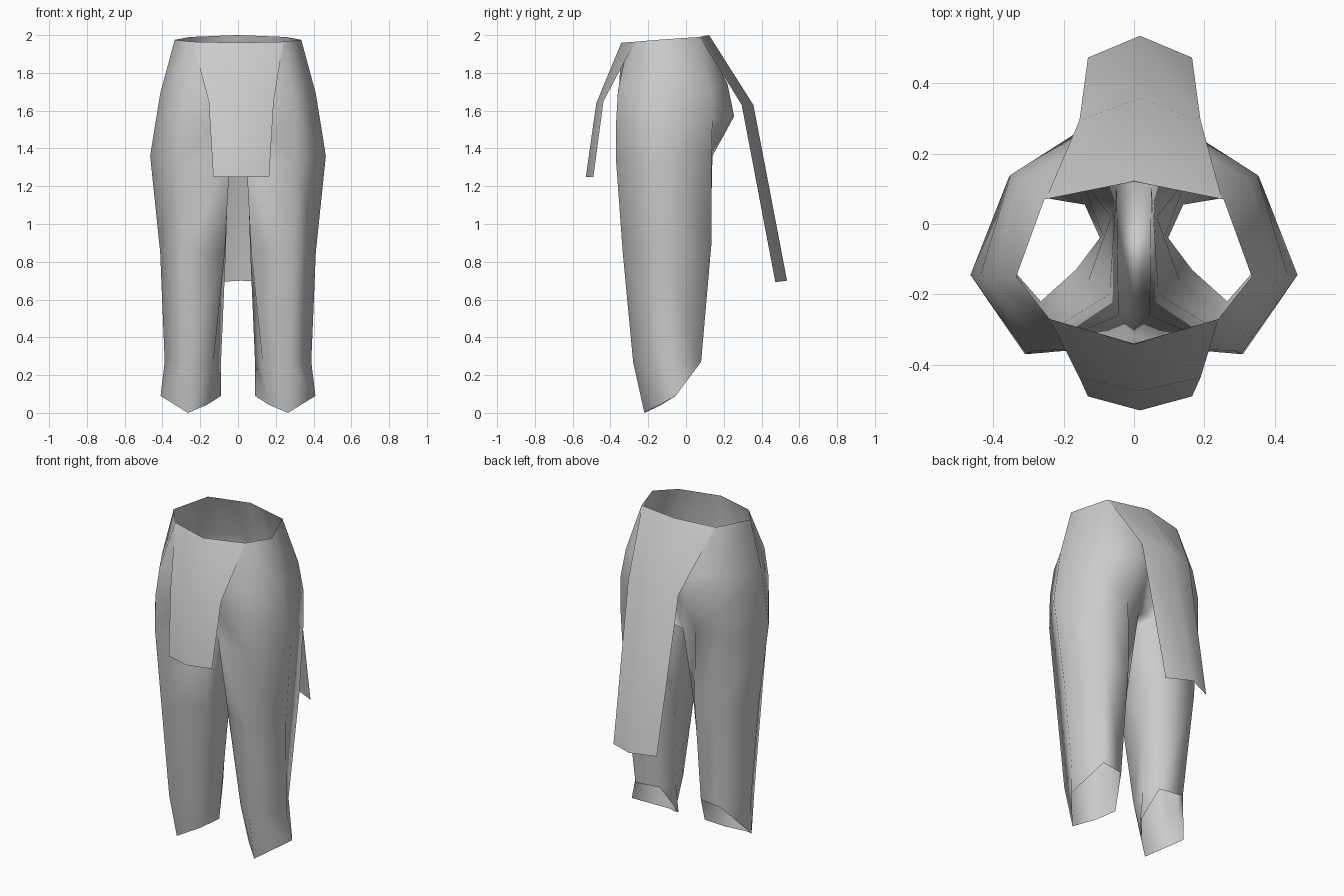
import bpy
import bmesh

if "Cube" in bpy.data.objects:
    bpy.data.objects.remove(bpy.data.objects["Cube"], do_unlink=True)

cloth = bpy.data.materials.new("grey_cloth")
cloth.use_nodes = True
colour = (0.6, 0.6, 0.6, 1)
cloth.diffuse_color = colour
cloth.node_tree.nodes["Principled BSDF"].inputs["Base Color"].default_value = colour


def add_strip(bm, rows, closed=False):
    """Bridge rows of points with quads."""
    rings = [[bm.verts.new(p) for p in row] for row in rows]
    n = len(rows[0])
    for a, b in zip(rings, rings[1:]):
        for i in range(n if closed else n - 1):
            j = (i + 1) % n
            bm.faces.new((a[i], b[i], b[j], a[j]))


def finish(bm, name, mirror=False):
    """Weld the points, make a smooth object and mirror it if wanted."""
    bmesh.ops.remove_doubles(bm, verts=bm.verts, dist=0.0005)
    mesh = bpy.data.meshes.new(name)
    bm.to_mesh(mesh)
    bm.free()
    obj = bpy.data.objects.new(name, mesh)
    bpy.context.collection.objects.link(obj)
    mesh.materials.append(cloth)
    for poly in mesh.polygons:
        poly.use_smooth = True
    if mirror:
        mod = obj.modifiers.new("mirror", 'MIRROR')
        mod.use_clip = True
        mod.merge_threshold = 0.001
    return obj


# Hip rows run from front centre, around the side, to back centre
hips = [
    [(0, -.34, 1.96), (.12, -.305, 1.962), (.24, -.27, 1.965), (.335, -.15, 1.975),
     (.255, .07, 1.99), (.13, .095, 1.995), (.065, .108, 1.998), (0, .12, 2.0)],
    [(0, -.345, 1.72), (.13, -.355, 1.72), (.285, -.36, 1.71), (.412, -.15, 1.69),
     (.325, .125, 1.72), (.16, .22, 1.74), (.07, .2, 1.74), (0, .18, 1.74)],
    [(0, -.32, 1.53), (.1, -.345, 1.53), (.305, -.37, 1.54), (.438, -.148, 1.53),
     (.35, .14, 1.55), (.17, .255, 1.57), (.08, .23, 1.56), (0, .19, 1.55)],
    [(0, -.26, 1.33), (.045, -.26, 1.32), (.31, -.37, 1.33), (.465, -.145, 1.36),
     (.355, .135, 1.36), (.16, .14, 1.36), (.05, .1, 1.32), (0, .1, 1.33)],
]

# Leg rings: inner front, front, outer side, back outer, back inner, inner back
ankle_back = [(.29, .08, .27), (.14, .055, .27)]
legs = [
    hips[-1][1:7],
    [(.07, -.2, .85), (.29, -.335, .85), (.412, -.12, .85),
     (.325, .135, .9), (.15, .13, .9), (.065, .02, .85)],
    [(.13, -.16, .27), (.275, -.28, .27), (.388, -.08, .27),
     *ankle_back, (.09, -.03, .27)],
    [(.165, -.13, .042), (.265, -.22, 0.0), (.41, -.055, .09),
     *ankle_back, (.09, -.055, .09)],
]

# Trousers: hips, leg tube and crotch strip, mirrored across x
bm = bmesh.new()
add_strip(bm, hips)
add_strip(bm, legs, closed=True)
bottom = hips[-1]
add_strip(bm, [[bottom[0], bottom[7]], [bottom[1], bottom[6]]])
finish(bm, "trousers", mirror=True)


# Hanging cloth panels: each row is (centre x, half width, edge y, centre y, edge z, centre z)
panels = {
    "front_panel": [(0, .24, -.27, -.342, 1.965, 1.96),
                    (.017, .172, -.437, -.475, 1.65, 1.64),
                    (.017, .148, -.49, -.53, 1.25, 1.25)],
    "back_panel": [(0, .25, .072, .122, 1.99, 2.0),
                   (.017, .172, .295, .357, 1.63, 1.63),
                   (.017, .148, .473, .535, .692, .70)],
}
for name, spec in panels.items():
    side = -1 if name == "front_panel" else 1
    rows = [[(cx + side * -1 * w, ye, ze), (cx, yc, zc), (cx + side * w, ye, ze)]
            for cx, w, ye, yc, ze, zc in spec]
    if side == 1:
        rows = [row[::-1] for row in rows]
        rows = [[row[0], row[1], row[2]] for row in rows]
    else:
        rows = [row[::-1] for row in rows]
    bm = bmesh.new()
    add_strip(bm, rows)
    finish(bm, name)
